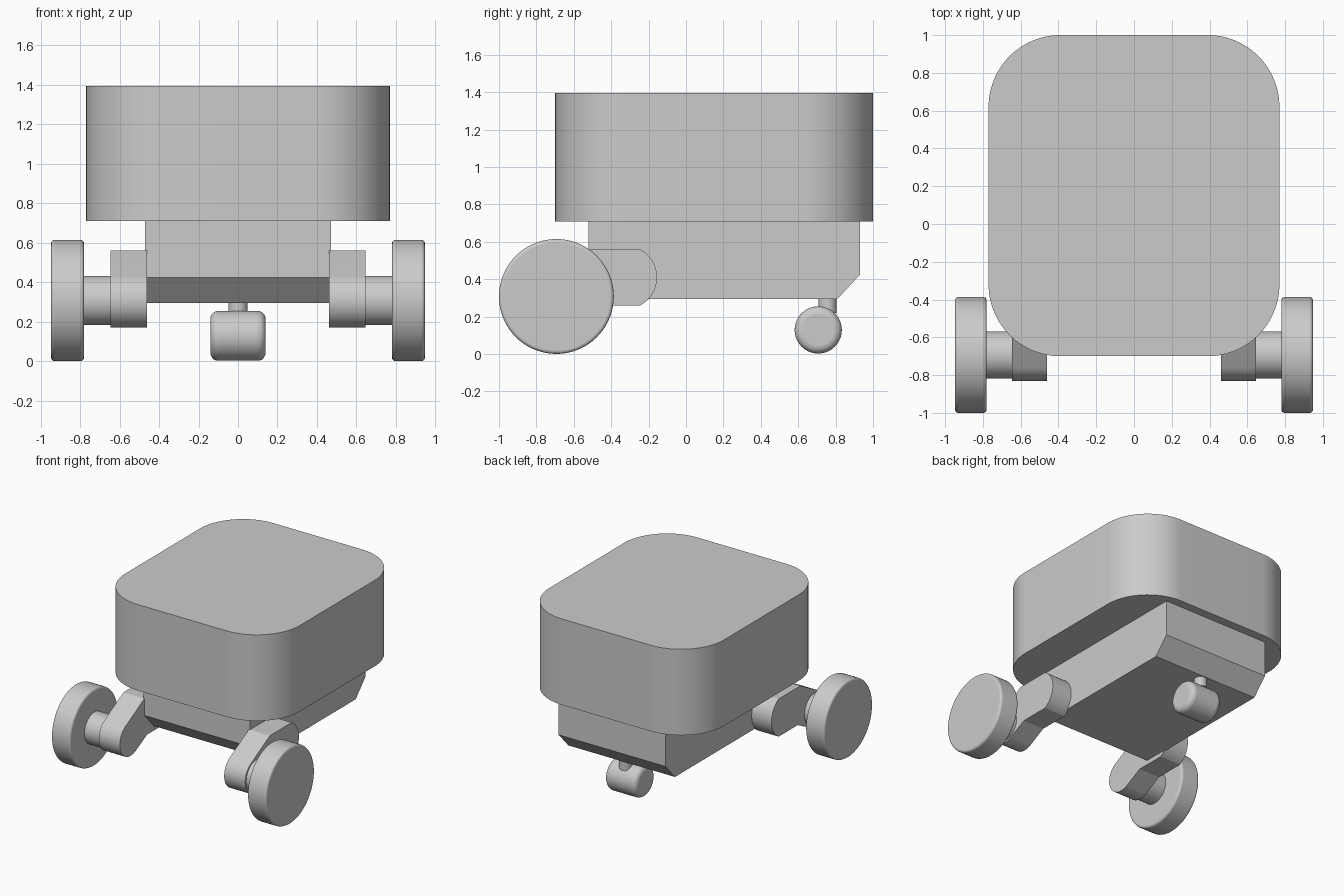
import bpy
import bmesh
from math import sin, cos, pi, radians

if "Cube" in bpy.data.objects:
    bpy.data.objects.remove(bpy.data.objects["Cube"], do_unlink=True)

grey = bpy.data.materials.new("light_grey")
grey.use_nodes = True
grey.diffuse_color = (0.6, 0.6, 0.6, 1)
grey.node_tree.nodes["Principled BSDF"].inputs["Base Color"].default_value = (0.6, 0.6, 0.6, 1)


def arc(cu, cv, r, start, end, steps=24):
    """Points along an arc, angles in degrees."""
    angles = [radians(start + (end - start) * i / steps) for i in range(steps + 1)]
    return [(cu + r * cos(a), cv + r * sin(a)) for a in angles]


def prism(name, outline, lo, hi, axis, bevel=0.0):
    """Extrude an outline along x (outline in y, z) or z (outline in x, y)."""
    def place(u, v, w):
        return (w, u, v) if axis == "x" else (u, v, w)
    bm = bmesh.new()
    base = bm.faces.new([bm.verts.new(place(u, v, lo)) for u, v in outline])
    grown = bmesh.ops.extrude_face_region(bm, geom=[base])["geom"]
    shift = place(0, 0, hi - lo)
    bmesh.ops.translate(bm, vec=shift, verts=[g for g in grown if isinstance(g, bmesh.types.BMVert)])
    bmesh.ops.recalc_face_normals(bm, faces=bm.faces)
    mesh = bpy.data.meshes.new(name)
    bm.to_mesh(mesh)
    bm.free()
    mesh.materials.append(grey)
    ob = bpy.data.objects.new(name, mesh)
    bpy.context.collection.objects.link(ob)
    if bevel:
        mod = ob.modifiers.new("rounded_rim", "BEVEL")
        mod.width = bevel
        mod.segments = 5
        mod.limit_method = "ANGLE"
        mod.angle_limit = radians(40)
    bpy.ops.object.select_all(action="DESELECT")
    ob.select_set(True)
    bpy.context.view_layer.objects.active = ob
    bpy.ops.object.shade_smooth_by_angle(angle=radians(25))
    return ob


def disc(name, cu, cv, r, lo, hi, axis, bevel=0.0):
    return prism(name, arc(cu, cv, r, 0, 360, 72)[:-1], lo, hi, axis, bevel)


# Upper housing with large rounded corners
r = 0.38
housing = (arc(0.77 - r, 1 - r, r, 0, 90) + arc(r - 0.77, 1 - r, r, 90, 180)
           + arc(r - 0.77, r - 0.7, r, 180, 270) + arc(0.77 - r, r - 0.7, r, 270, 360))
prism("upper_housing", housing, 0.71, 1.395, "z")

# Lower chassis, chamfered underneath at both ends
chassis = [(-0.52, 0.72), (-0.52, 0.425), (-0.40, 0.295),
           (0.81, 0.295), (0.93, 0.425), (0.93, 0.72)]
prism("chassis", chassis, -0.47, 0.47, "x")

# Bent arms, axles and drive wheels on both sides
wheel_y, wheel_z = -0.693, 0.308
arm = ([(-0.485, 0.26)] + arc(-0.325, 0.41, 0.17, -62, 62)
       + [(-0.52, 0.56)] + arc(wheel_y, wheel_z, 0.138, 118, 298))
for side, s in (("left", 1), ("right", -1)):
    prism(side + "_arm", arm, s * 0.46, s * 0.645, "x")
    disc(side + "_axle", wheel_y, wheel_z, 0.125, s * 0.6, s * 0.8, "x")
    disc(side + "_wheel", wheel_y, wheel_z, 0.307, s * 0.78, s * 0.947, "x", 0.018)

# Caster roller and its stem
disc("caster_roller", 0.707, 0.129, 0.126, -0.14, 0.14, "x", 0.04)
disc("caster_stem", 0, 0.757, 0.048, 0.22, 0.31, "z")
